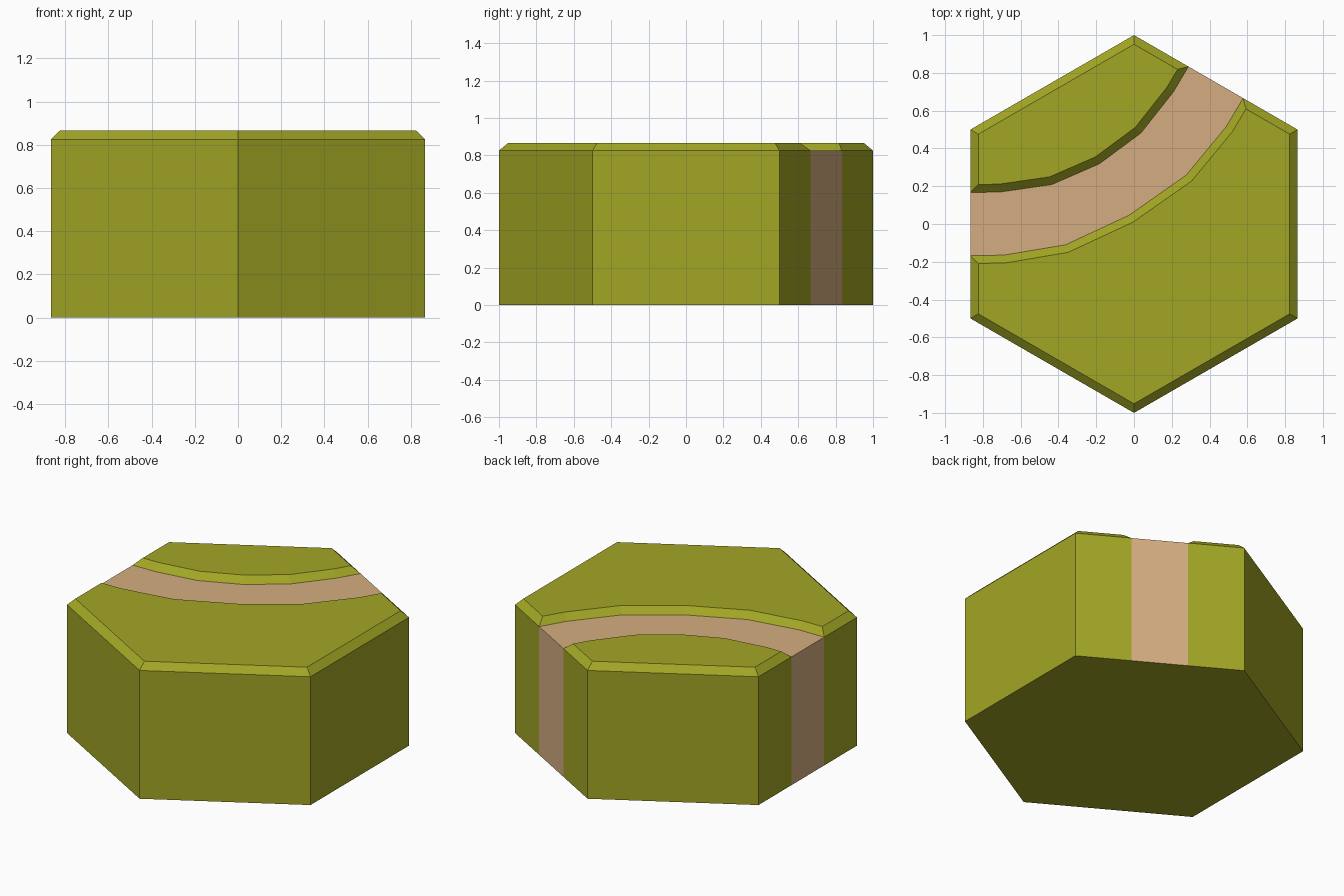
import bpy, bmesh
from mathutils import Vector

if "Cube" in bpy.data.objects:
    bpy.data.objects.remove(bpy.data.objects["Cube"])

RIM, TOP, INSET = 0.825, 0.866, 0.042
S = 3 ** 0.5 / 2


def material(name, rgb):
    m = bpy.data.materials.new(name)
    m.diffuse_color = (*rgb, 1)
    m.use_nodes = True
    m.node_tree.nodes["Principled BSDF"].inputs["Base Color"].default_value = m.diffuse_color
    return m


def curve(points):
    """Complete a path edge by reflecting its first half about the bend axis."""
    u = Vector((0.5, -S))
    half = [Vector(p) for p in points]
    mid = half[-1].dot(u) * u
    return half[:-1] + [mid] + [2 * p.dot(u) * u - p for p in reversed(half[:-1])]


def inset(loop, d):
    """Mitred inset of a counter-clockwise outline."""
    out = []
    for i, p in enumerate(loop):
        a = (p - loop[i - 1]).normalized()
        b = (loop[(i + 1) % len(loop)] - p).normalized()
        na, nb = Vector((-a.y, a.x)), Vector((-b.y, b.x))
        out.append(p + (na + nb) * d / (1 + na.dot(nb)))
    return out


def ring(bm, loop, z):
    return [bm.verts.new((p.x, p.y, z)) for p in loop]


def add_block(bm, loop, walls, mat, bank):
    """Column with outer walls on the chosen edges; banks get a chamfered cap."""
    n = len(loop)
    low, rim = ring(bm, loop, 0), ring(bm, loop, RIM)
    bm.faces.new(low[::-1]).material_index = 0
    for i in walls:
        j = (i + 1) % n
        bm.faces.new((low[i], low[j], rim[j], rim[i])).material_index = mat
    cap = rim
    if bank:
        cap = ring(bm, inset(loop, INSET), TOP)
        for i in range(n):
            j = (i + 1) % n
            bm.faces.new((rim[i], rim[j], cap[j], cap[i])).material_index = mat
    bm.faces.new(cap).material_index = mat


# Edges of the curved path, from the left side to the back right side
inner = curve([(-S, 0.167), (-0.71, 0.169), (-0.435, 0.209), (-0.184, 0.318)])
outer = curve([(-S, -0.167), (-0.69, -0.165), (-0.362, -0.11), (-0.027, 0.046)])
k = len(inner)

bm = bmesh.new()
# Large grass bank
large = [Vector(p) for p in ((-S, -0.5), (0, -1), (S, -0.5), (S, 0.5))] + outer[::-1]
add_block(bm, large, [0, 1, 2, 3, len(large) - 1], 0, True)
# Small grass bank
small = inner + [Vector((0, 1)), Vector((-S, 0.5))]
add_block(bm, small, [k - 1, k, k + 1], 0, True)
# Sunken dirt path
path = outer + inner[::-1]
add_block(bm, path, [k - 1, 2 * k - 1], 1, False)
bmesh.ops.remove_doubles(bm, verts=bm.verts[:], dist=0.0005)

mesh = bpy.data.meshes.new("hex_tile")
bm.to_mesh(mesh)
bm.free()
mesh.materials.append(material("grass green", (0.36, 0.38, 0.018)))
mesh.materials.append(material("dirt tan", (0.66, 0.42, 0.22)))
bpy.context.collection.objects.link(bpy.data.objects.new("hex_tile", mesh))
